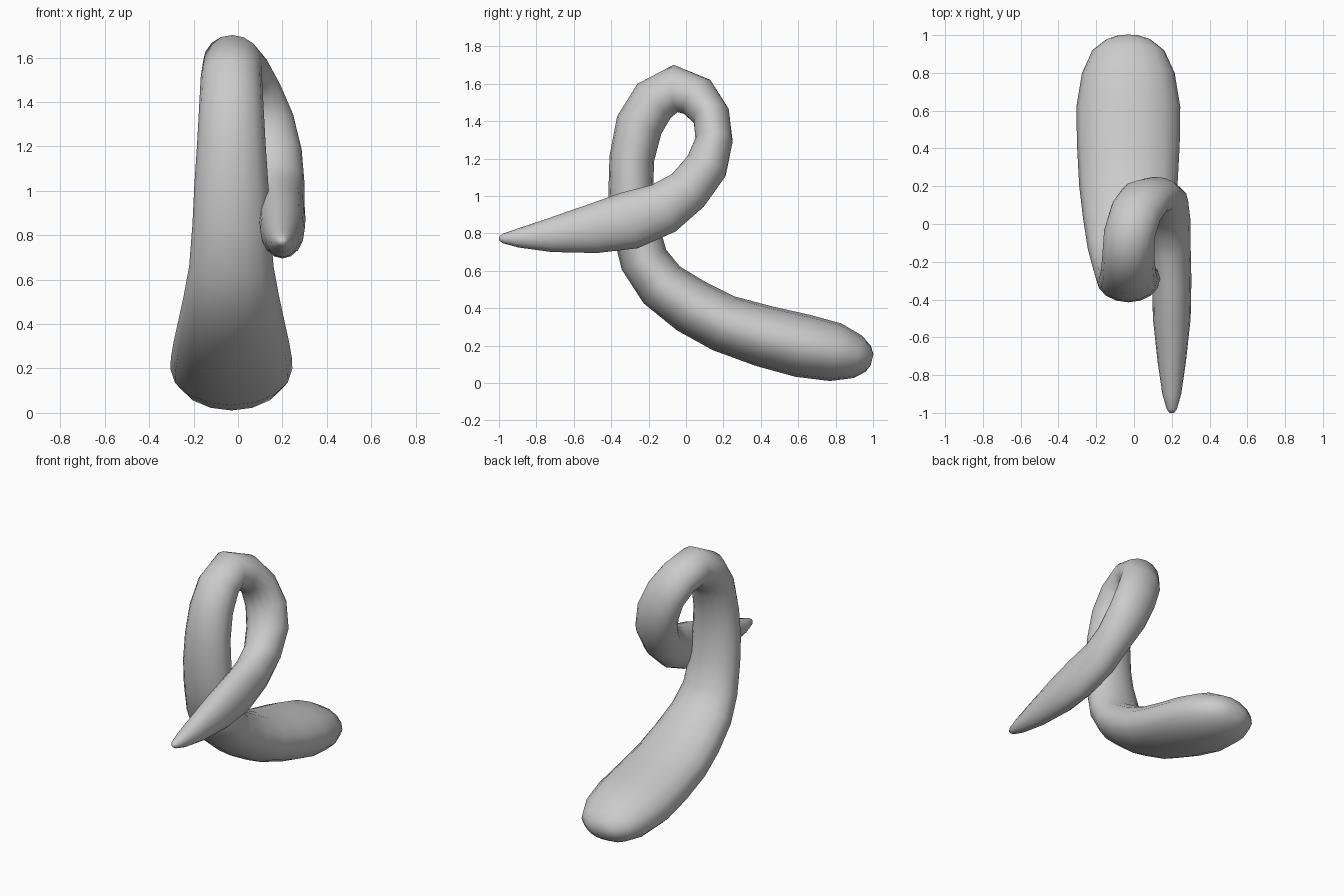
import bpy
import bmesh
import math
from mathutils import Vector

default_cube = bpy.data.objects.get("Cube")
if default_cube:
    bpy.data.objects.remove(default_cube, do_unlink=True)

SIDES = 16

# Stations along the coil: x, y, z, half width, half thickness
stations = [
    # Broad rounded foot
    (-.03, .995, .125, .06, .03),
    (-.03, .975, .13, .12, .07),
    (-.03, .92, .14, .19, .115),
    (-.03, .8, .165, .245, .157),
    (-.03, .62, .2, .275, .17),
    (-.03, .42, .25, .272, .165),
    (-.03, .2, .32, .26, .155),
    (-.03, .03, .41, .24, .15),
    (-.03, -.13, .525, .215, .138),
    # Upright neck
    (-.03, -.225, .66, .19, .13),
    (-.03, -.275, .85, .175, .125),
    (-.03, -.295, 1.02, .167, .12),
    (-.03, -.29, 1.2, .155, .12),
    (-.03, -.25, 1.38, .145, .127),
    # Loop over the top
    (-.03, -.17, 1.51, .138, .127),
    (-.025, -.055, 1.575, .135, .127),
    (.01, .06, 1.53, .137, .115),
    (.06, .135, 1.43, .14, .1),
    (.11, .15, 1.3, .145, .1),
    (.15, .11, 1.16, .14, .115),
    (.18, .01, 1.03, .12, .122),
    # Tapering tip
    (.19, -.12, .935, .11, .14),
    (.2, -.3, .87, .104, .155),
    (.2, -.5, .825, .1, .132),
    (.2, -.73, .79, .075, .09),
    (.2, -.9, .775, .05, .05),
    (.2, -.98, .773, .027, .025),
    (.2, -1, .773, .012, .01),
]


def make_material(name, colour):
    material = bpy.data.materials.new(name)
    material.use_nodes = True
    material.diffuse_color = colour
    material.node_tree.nodes["Principled BSDF"].inputs["Base Color"].default_value = colour
    return material


def sweep(name, stations, material):
    """Skin elliptical rings that stay square to the path."""
    bm = bmesh.new()
    centres = [Vector(station[:3]) for station in stations]
    last = len(centres) - 1
    rings = []
    for i, (centre, station) in enumerate(zip(centres, stations)):
        width, thickness = station[3:]
        tangent = (centres[min(i + 1, last)] - centres[max(i - 1, 0)]).normalized()
        across = Vector((1, 0, 0))
        across = (across - tangent * across.dot(tangent)).normalized()
        up = tangent.cross(across)
        ring = []
        for k in range(SIDES):
            angle = math.tau * k / SIDES
            offset = across * width * math.cos(angle) + up * thickness * math.sin(angle)
            ring.append(bm.verts.new(centre + offset))
        rings.append(ring)
    for ring, following in zip(rings, rings[1:]):
        for k in range(SIDES):
            n = (k + 1) % SIDES
            bm.faces.new((ring[k], ring[n], following[n], following[k]))
    bm.faces.new(rings[0])
    bm.faces.new(rings[-1])
    bmesh.ops.recalc_face_normals(bm, faces=bm.faces)
    for face in bm.faces:
        face.smooth = True
    mesh = bpy.data.meshes.new(name)
    bm.to_mesh(mesh)
    bm.free()
    mesh.materials.append(material)
    obj = bpy.data.objects.new(name, mesh)
    bpy.context.collection.objects.link(obj)
    return obj


grey = make_material("plain grey", (.6, .6, .6, 1))
sweep("coiled_body", stations, grey)
